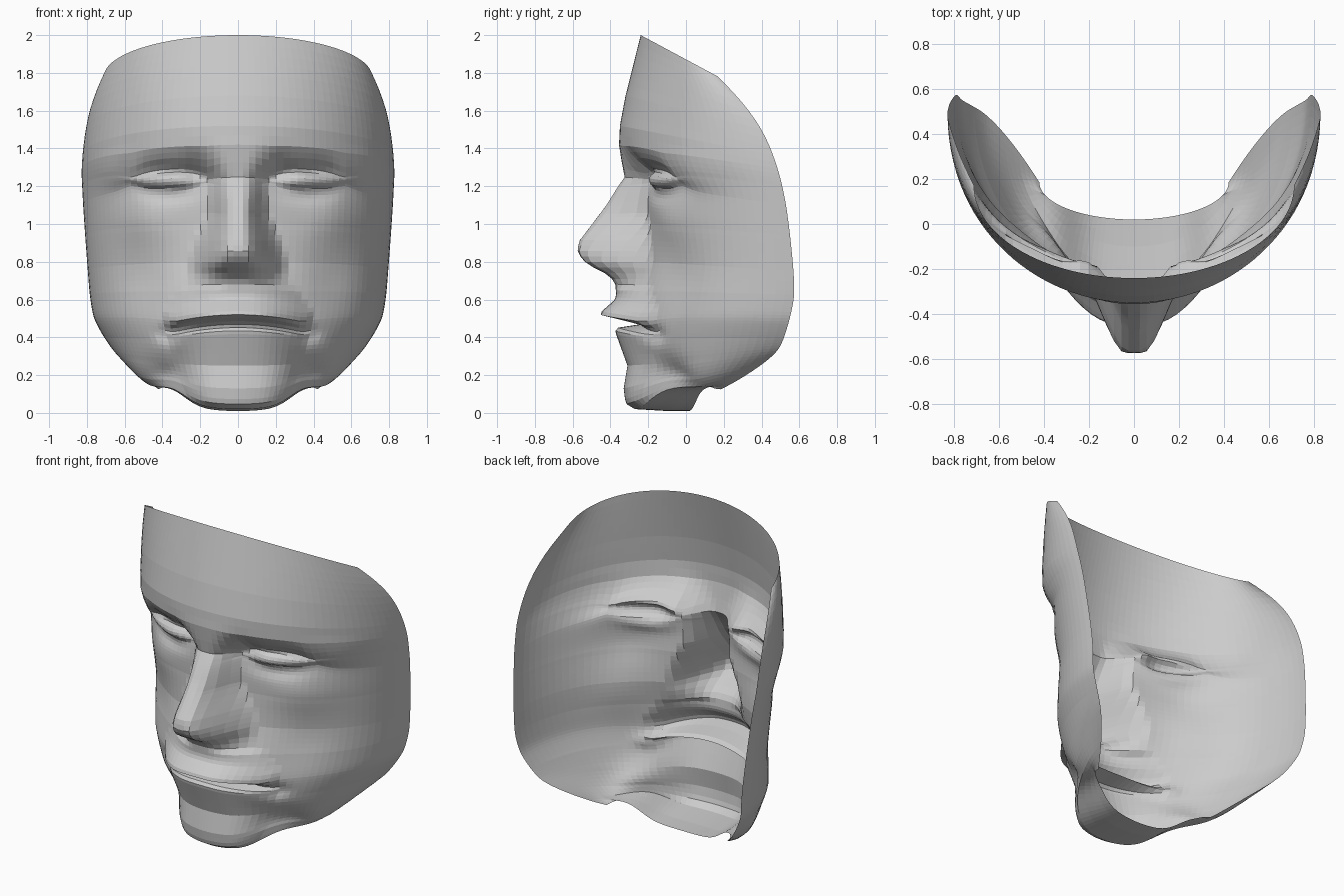
import bpy, bmesh
from math import sin, cos, pi, exp

# Shell: centre line (z, y) and the matching rim point (x, y, z), top to bottom
SHELL = [
    (2.00, -.24, .71, .17, 1.78), (1.84, -.28, .775, .30, 1.65),
    (1.68, -.32, .81, .41, 1.50), (1.52, -.35, .825, .465, 1.36),
    (1.42, -.345, .83, .49, 1.28), (1.30, -.26, .825, .51, 1.20),
    (1.20, -.22, .82, .53, 1.10), (1.00, -.21, .81, .55, .95),
    (.80, -.22, .795, .57, .75), (.65, -.26, .785, .575, .62),
    (.52, -.28, .765, .55, .50), (.40, -.28, .71, .52, .40),
    (.25, -.27, .66, .49, .33), (.10, -.29, .58, .41, .26),
    (.02, -.27, .51, .32, .20), (.01, -.10, .46, .25, .155),
    (.01, .02, .42, .185, .125)]

# Middle profile of nose, lips and chin: z, y
PROFILE = [
    (1.5, -.35), (1.42, -.355), (1.33, -.34), (1.25, -.325), (1.1, -.42),
    (.91, -.565), (.86, -.575), (.81, -.55), (.77, -.49), (.73, -.41),
    (.69, -.375), (.63, -.37), (.60, -.375), (.53, -.455), (.515, -.45), (.50, -.36),
    (.48, -.24), (.465, -.25), (.45, -.37), (.43, -.375), (.32, -.335),
    (.25, -.31), (.13, -.33), (.05, -.32), (.02, -.27)]

# Width of that relief: z, half width of flat crest, half width of foot
WIDTH = [
    (1.5, .10, .34), (1.37, .06, .24), (1.25, .03, .17), (1.05, .03, .17),
    (.90, .03, .24), (.80, .05, .27), (.73, .05, .27), (.67, .04, .30),
    (.55, .08, .40), (.44, .08, .39), (.30, .10, .33), (.05, .13, .28)]

# Soft forms: x, z, x radius, z radius, push along y
FORMS = [
    (.21, 1.27, .08, .08, .055),    # inner eye hollow
    (.40, 1.29, .17, .04, .03),     # fold under the brow
    (.38, 1.15, .17, .04, .02),     # under the eye
    (.66, 1.27, .10, .09, -.025),   # temple
    (.50, 1.02, .17, .12, -.03),    # cheekbone
    (.50, .70, .13, .15, .02),      # cheek hollow
    (.37, .44, .06, .05, .03),      # mouth corner
    (.39, .17, .11, .12, .08)]      # jaw dip beside the chin
EYE_X, EYE_Z = .365, 1.23


def lookup(table, z, i=1):
    if z >= table[0][0]:
        return table[0][i]
    for a, b in zip(table, table[1:]):
        if z >= b[0] and a[0] > b[0]:
            f = (a[0] - z) / (a[0] - b[0])
            return a[i] + (b[i] - a[i]) * f
    return table[-1][i]


def relief(x, z, zc):
    d = 0
    # nose, lips, chin follow the row they sit on
    if .015 < zc < 1.5:
        w1, w2 = lookup(WIDTH, zc, 1), lookup(WIDTH, zc, 2)
        k = max(0, min(1, (w2 - x) / (w2 - w1)))
        k = sin(k * pi / 2) if zc < .66 else k * k * (3 - 2 * k)
        d += k * (lookup(PROFILE, zc) - lookup(SHELL, zc))
    for cx, cz, rx, rz, push in FORMS:
        d += push * exp(-((x - cx) / rx) ** 2 - ((z - cz) / rz) ** 2)
    # eyeball between the lids
    u, v = (x - EYE_X) / .19, (z - EYE_Z) / .04
    if abs(u) < 1 and abs(v) < 1:
        d -= .03 * ((1 - u * u) * (1 - v * v)) ** .5
    return d


def warp(x, z, zc):
    # almond shaped eye: rows pinch together at its corners
    u, dz = abs(x - EYE_X) / .19, z - EYE_Z
    s = (1 - u * u) ** .5 if u < 1 else 1 - exp(3 - 3 * u)
    new = z - dz * (1 - max(.3, s)) * exp(-(dz / .1) ** 2)
    # mouth droops at the corners
    new -= .04 * min(1, x / .34) ** 2 * exp(-((zc - .48) / .12) ** 2) * exp(-max(0, x - .34) * 6)
    # jaw line lifts beside the chin
    new += .065 * exp(-((x - .35) / .11) ** 2) * max(0, 1 - zc / .25)
    return new


# Row list, denser where the features are; rim points smoothed
rows = []
for a, b in zip(SHELL, SHELL[1:]):
    step = .055 if a[0] > 1.45 else .018 if .42 < a[0] < .7 or 1.15 < a[0] < 1.35 else .03
    n = max(2, round((a[0] - b[0]) / step))
    rows += [[p + (q - p) * i / n for p, q in zip(a, b)] for i in range(n)]
rows.append(list(SHELL[-1]))
for _ in range(6):
    old = [r[:] for r in rows]
    for i in range(1, len(rows) - 1):
        for c in (2, 3, 4):
            rows[i][c] = (old[i - 1][c] + 2 * old[i][c] + old[i + 1][c]) / 4

# Half face as a lofted quad grid
COLS = 30
bm = bmesh.new()
grid = []
for zc, yc, xe, ye, ze in rows:
    line = []
    for j in range(COLS + 1):
        a = pi / 2 * (j / COLS) ** 1.15
        x, h = xe * sin(a), 1 - cos(a)
        z = zc + (ze - zc) * h
        fade = min(1, cos(a) * 3)
        under = 1 if yc < -.2 else max(0, (.02 - yc) / .3)
        y = yc + (ye - yc) * h + relief(x, z, zc) * fade * under
        line.append(bm.verts.new((x, y, z + (warp(x, z, zc) - z) * fade)))
    grid.append(line)
for r0, r1 in zip(grid, grid[1:]):
    for j in range(COLS):
        bm.faces.new((r0[j], r1[j], r1[j + 1], r0[j + 1]))
me = bpy.data.meshes.new("face_mask")
bm.to_mesh(me)
bm.free()
mask = bpy.data.objects.new("face_mask", me)
bpy.context.collection.objects.link(mask)

# Mirror to the other side
mir = mask.modifiers.new("mirror", 'MIRROR')
mir.use_clip = True
mir.merge_threshold = .0005
